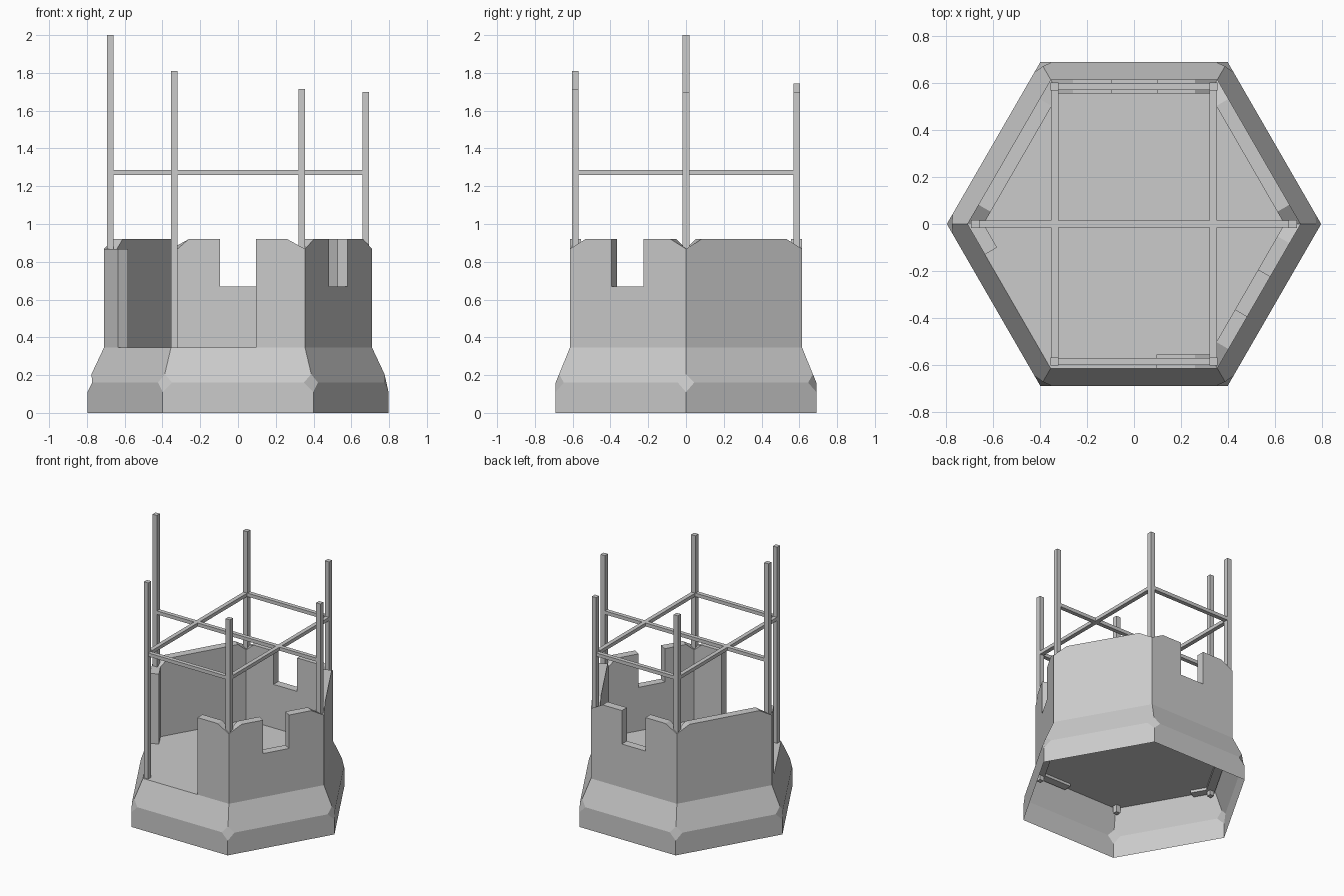
import bpy, bmesh, math
from mathutils import Vector

if "Cube" in bpy.data.objects:
    bpy.data.objects.remove(bpy.data.objects["Cube"])

R_BASE, R_WALL, FLOOR = 0.797, 0.71, 0.345
Z_LOW, Z_TOP, Z_CORNER, Z_NOTCH = 0.315, 0.92, 0.868, 0.67
THICK, CUT = 0.06, 0.095


def finish(name, bm):
    mesh = bpy.data.meshes.new(name)
    bm.to_mesh(mesh)
    bm.free()
    ob = bpy.data.objects.new(name, mesh)
    bpy.context.collection.objects.link(ob)
    return ob


def corner(k, r):
    a = math.radians(60 * k)
    return Vector((r * math.cos(a), r * math.sin(a), 0))


def box(name, lo, hi):
    bm = bmesh.new()
    bmesh.ops.create_cube(bm, size=1)
    for v in bm.verts:
        v.co = Vector([(lo[i] + hi[i]) / 2 + v.co[i] * (hi[i] - lo[i]) for i in range(3)])
    return finish(name, bm)


# Sloping skirt: open hexagonal shell with clipped corners
bm = bmesh.new()
rings = [[bm.verts.new(corner(k, r) + Vector((0, 0, z))) for k in range(6)]
         for r, z in ((R_BASE, 0), (R_BASE, 0.16), (R_WALL, FLOOR))]
for a, b in zip(rings, rings[1:]):
    for k in range(6):
        j = (k + 1) % 6
        bm.faces.new((a[k], a[j], b[j], b[k]))
bmesh.ops.bevel(bm, geom=rings[1], offset=0.05, segments=1, affect='VERTICES')
finish("base_skirt", bm)

# Floor slab
bm = bmesh.new()
f = bm.faces.new([bm.verts.new(corner(k, R_WALL) + Vector((0, 0, FLOOR))) for k in range(6)])
ext = bmesh.ops.extrude_face_region(bm, geom=[f])
for v in ext["geom"]:
    if isinstance(v, bmesh.types.BMVert):
        v.co.z -= 0.01
bmesh.ops.recalc_face_normals(bm, faces=bm.faces)
finish("floor", bm)


# Wall panel: profile along hexagon side k, mitred at the hexagon corners
def wall(name, k, profile):
    start, end = corner(k, R_WALL), corner(k + 1, R_WALL)
    along = (end - start).normalized()
    inward = -((start + end) / 2).normalized() * THICK
    mitre = THICK * math.tan(math.radians(30))
    bm = bmesh.new()
    outer, inner = [], []
    for s, z in profile:
        p = start + along * s + Vector((0, 0, z))
        shift = mitre if s == 0 else -mitre if s == R_WALL else 0
        outer.append(bm.verts.new(p))
        inner.append(bm.verts.new(p + inward + along * shift))
    bm.faces.new(outer)
    bm.faces.new(inner[::-1])
    n = len(profile)
    for i in range(n):
        j = (i + 1) % n
        bm.faces.new((outer[i], outer[j], inner[j], inner[i]))
    bmesh.ops.recalc_face_normals(bm, faces=bm.faces)
    finish(name, bm)


L = R_WALL
N0, N1 = L / 2 - 0.1, L / 2 + 0.095
right_end = [(0, Z_LOW), (L, Z_LOW), (L, Z_CORNER), (L - CUT, Z_TOP)]
left_end = [(CUT, Z_TOP), (0, Z_CORNER)]
notch = [(N1, Z_TOP), (N1, Z_NOTCH), (N0, Z_NOTCH), (N0, Z_TOP)]

wall("wall_back_right", 0, right_end + left_end)
wall("wall_back", 1, right_end + notch + left_end)
wall("wall_back_left", 2, right_end + left_end)
wall("wall_front_left_stub", 3, [(0, Z_LOW), (0.15, Z_LOW), (0.15, Z_CORNER), (0, Z_CORNER)])
wall("wall_front_half", 4, [(N1, Z_LOW)] + right_end[1:] + [(N1, Z_TOP)])
wall("wall_front_right", 5, right_end + notch + left_end)

# Corner posts with uneven tops
H = 0.0175
tops = (1.70, 1.70, 1.745, 2.0, 1.81, 1.715)
for k, top in enumerate(tops):
    c = corner(k, 0.676)
    box("post_%d" % k, (c.x - H, c.y - H, 0.28), (c.x + H, c.y + H, top))

# Horizontal rails joining the posts
Z0, Z1 = 1.26, 1.286
c = corner(1, 0.676)
for name, y, half in (("rail_front", -c.y, c.x), ("rail_middle", 0, 0.676), ("rail_back", c.y, c.x)):
    box(name, (-half, y - H + 0.002, Z0), (half, y + H - 0.002, Z1))
for name, x in (("rail_left", -c.x), ("rail_right", c.x)):
    box(name, (x - H + 0.002, -c.y, Z0), (x + H - 0.002, c.y, Z1))
